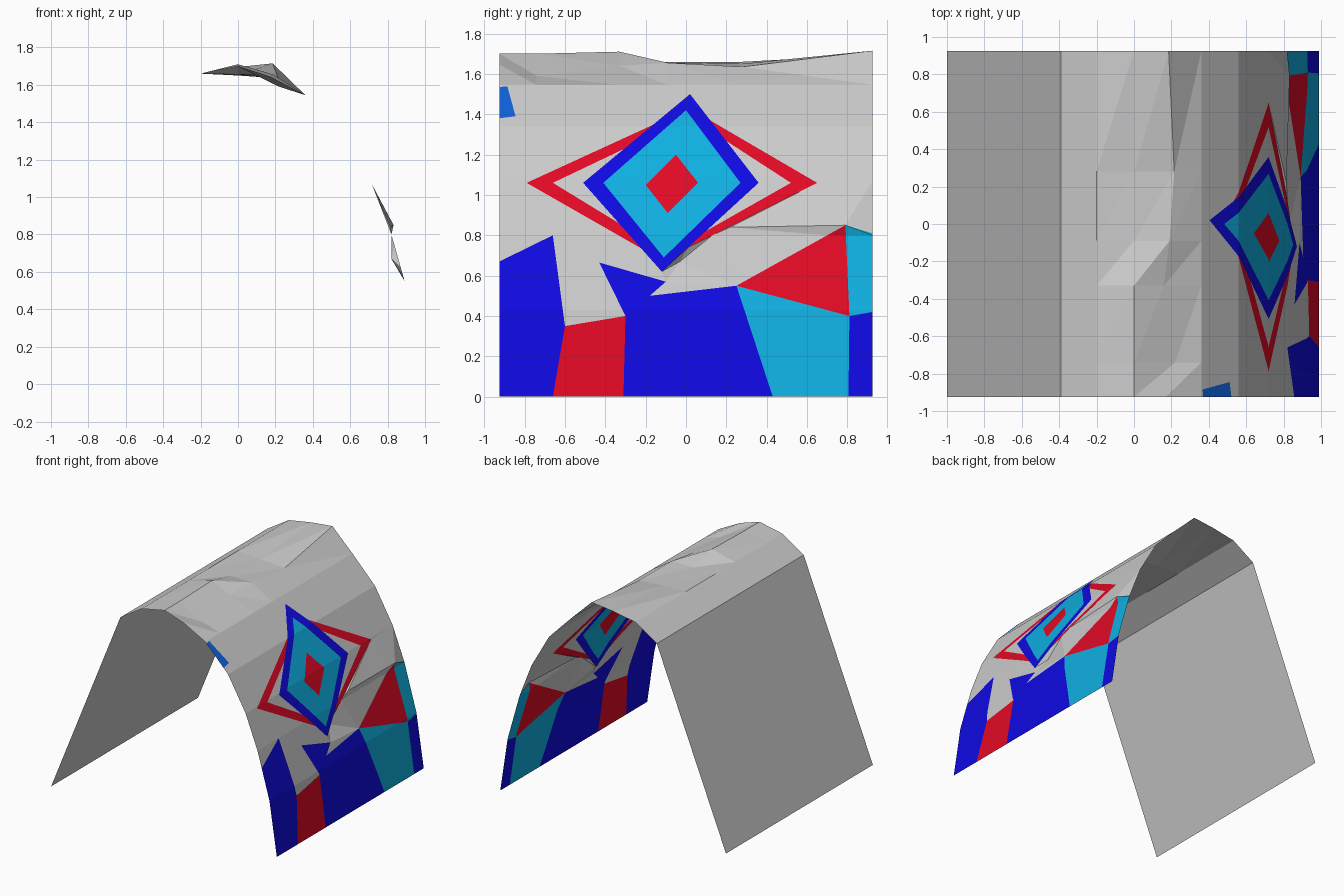
import bpy, bmesh
from mathutils import Vector
from mathutils.geometry import delaunay_2d_cdt

if "Cube" in bpy.data.objects:
    bpy.data.objects.remove(bpy.data.objects["Cube"])

D = 0.925          # half depth of the sheet
TOP = 1.545        # height where the patterned side meets the crest
COLORS = {"blue": (0.005, 0.003, 0.75, 1), "cyan": (0.005, 0.43, 0.75, 1),
          "red": (0.75, 0.003, 0.018, 1), "light_blue": (0.005, 0.12, 0.7, 1)}

# curved side: (z, x)
SIDE = [(0, 0.99), (0.43, 0.925), (0.80, 0.82), (1.07, 0.715), (1.34, 0.56), (TOP, 0.36)]
# dent and bulge in the curved side: (y, z, x)
FOLDS = [(-0.03, 0.67, 0.82), (0.79, 0.85, 0.832), (0.22, 0.84, 0.815)]

# coloured patches seen from the side (y, z); later ones lie on top
PATCHES = [
    ("red", [(-.79, 1.06), (-.118, .676), (.65, 1.06), (.016, 1.43)]),
    ("grey", [(-.66, 1.06), (-.092, .713), (.52, 1.06), (.02, 1.384)]),
    ("blue", [(-.51, 1.06), (-.12, .62), (.36, 1.06), (.02, 1.5)]),
    ("cyan", [(-.41, 1.06), (-.11, .69), (.27, 1.06), (0, 1.42)]),
    ("red", [(-.2, 1.05), (-.09, .91), (.06, 1.06), (-.05, 1.2)]),
    ("blue", [(-D, 0), (-.66, 0), (-.6, .35), (-.66, .8), (-D, .67)]),
    ("red", [(-.66, 0), (-.31, 0), (-.3, .4), (-.6, .35)]),
    ("blue", [(-.31, 0), (.43, 0), (.25, .55), (-.18, .5), (-.1, .57), (-.43, .665), (-.3, .4)]),
    ("red", [(.25, .55), (.81, .4), (.79, .85)]),
    ("cyan", [(.43, 0), (.805, 0), (.81, .4), (.25, .55)]),
    ("blue", [(.805, 0), (D, 0), (D, .42), (.81, .4)]),
    ("cyan", [(.81, .4), (D, .42), (D, .81), (.79, .85)]),
    ("light_blue", [(-D, 1.38), (-.845, 1.39), (-.885, 1.538), (-D, 1.535)]),
]


def side_x(y, z):
    for fy, fz, fx in FOLDS:
        if abs(y - fy) + abs(z - fz) < 1e-3:
            return fx
    for (z0, x0), (z1, x1) in zip(SIDE, SIDE[1:]):
        if z <= z1 + 1e-5:
            return x0 + (x1 - x0) * (z - z0) / (z1 - z0)
    return SIDE[-1][1]


def make_part(name, polys, color=None):
    bm = bmesh.new()
    for p in polys:
        bm.faces.new([bm.verts.new(v) for v in p])
    bmesh.ops.remove_doubles(bm, verts=bm.verts, dist=1e-4)
    bm.normal_update()
    for f in bm.faces:                      # face outwards
        c = f.calc_center_median()
        if f.normal.dot(Vector((c.x, 0, c.z - 0.5))) < 0:
            f.normal_flip()
    me = bpy.data.meshes.new(name)
    bm.to_mesh(me)
    bm.free()
    ob = bpy.data.objects.new(name, me)
    bpy.context.collection.objects.link(ob)
    if color:
        mat = bpy.data.materials.new(name)
        mat.diffuse_color = color
        mat.use_nodes = True
        mat.node_tree.nodes["Principled BSDF"].inputs["Base Color"].default_value = mat.diffuse_color
        me.materials.append(mat)


# patterned side: cut the flat side view into patches, then bend it
pts, edges, faces = [], [], []
for z, _ in SIDE:
    edges.append((len(pts), len(pts) + 1))
    pts += [Vector((-D, z)), Vector((D, z))]
pts += [Vector((y, z)) for y, z, _ in FOLDS]
for _, poly in PATCHES:
    faces.append(list(range(len(pts), len(pts) + len(poly))))
    pts += [Vector(p) for p in poly]
verts, _, tris, _, _, owners = delaunay_2d_cdt(pts, edges, faces, 0, 1e-5)
groups = {}
for tri, own in zip(tris, owners):
    key = PATCHES[max(own)][0] if own else "grey"
    groups.setdefault(key, []).append(
        [(side_x(*verts[i]), verts[i].x, verts[i].y) for i in tri])
for key, polys in groups.items():
    if key == "grey":
        make_part("curved_side", polys)
    else:
        make_part(key + "_patches", polys, COLORS[key])

# flat side and shoulder
rows = [(-1, 0.03), (-0.39, 1.54), (-0.2, 1.66)]
make_part("flat_side", [[(a[0], -D, a[1]), (b[0], -D, b[1]), (b[0], D, b[1]), (a[0], D, a[1])]
                        for a, b in zip(rows, rows[1:])])

# uneven crest: y, then height at the ridge, and x, z of the fold beside it
CREST = [(-D, 1.70, 0.17, 1.645), (-0.74, 1.70, 0.22, 1.59), (-0.33, 1.71, 0.16, 1.64),
         (-0.09, 1.655, 0.19, 1.655), (0.28, 1.65, 0.215, 1.635), (D, 1.695, 0.185, 1.715)]
polys = []
for s, t in zip(CREST, CREST[1:]):
    a, b = [[(-0.2, y, 1.66), (0, y, h), (fx, y, fz), (0.36, y, TOP)] for y, h, fx, fz in (s, t)]
    for i in range(3):
        polys += [[a[i], a[i + 1], b[i + 1]], [a[i], b[i + 1], b[i]]]
make_part("crest", polys)
